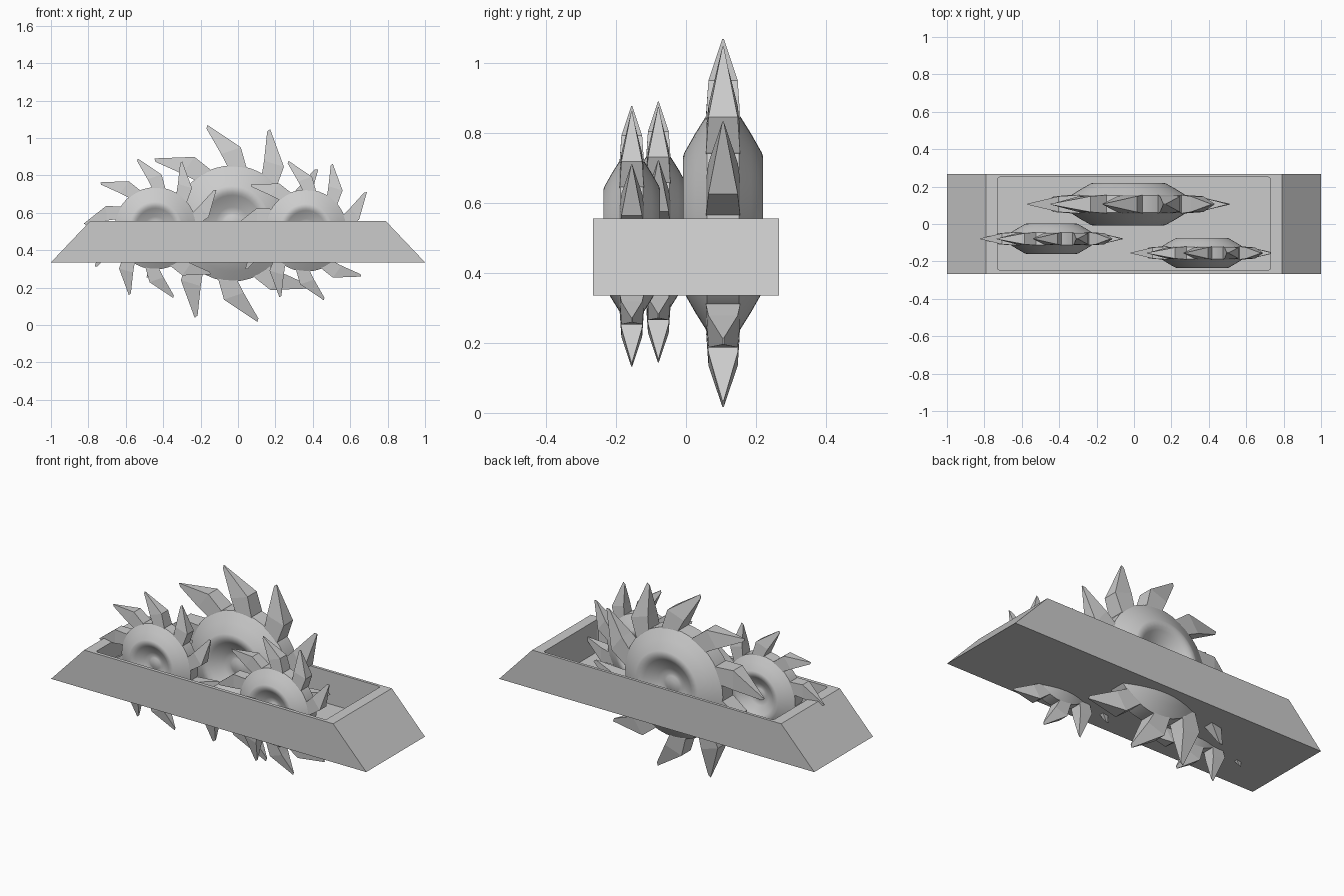
import bpy, bmesh
from math import sin, cos, radians, tau

if "Cube" in bpy.data.objects:
    bpy.data.objects.remove(bpy.data.objects["Cube"])


def make_object(name, bm):
    bmesh.ops.recalc_face_normals(bm, faces=bm.faces[:])
    mesh = bpy.data.meshes.new(name)
    bm.to_mesh(mesh)
    bm.free()
    ob = bpy.data.objects.new(name, mesh)
    bpy.context.collection.objects.link(ob)
    return ob


def loft(bm, rings, caps=True):
    """Skin a list of equally long closed rings."""
    vs = [[bm.verts.new(p) for p in ring] for ring in rings]
    n = len(vs[0])
    for a, b in zip(vs, vs[1:]):
        for i in range(n):
            j = (i + 1) % n
            bm.faces.new((a[i], a[j], b[j], b[i]))
    if caps:
        bm.faces.new(vs[0])
        bm.faces.new(vs[-1])


def rect(hx, hy, z, cy=0):
    return [(-hx, cy - hy, z), (hx, cy - hy, z), (hx, cy + hy, z), (-hx, cy + hy, z)]


# Tray: trapezoid block with a slightly rounded rectangular recess
bm = bmesh.new()
loft(bm, [rect(1, 0.266, 0.335), rect(0.79, 0.266, 0.556)])
tray = make_object("tray", bm)

bm = bmesh.new()
loft(bm, [rect(0.73, 0.248, 0.37, 0.002), rect(0.73, 0.248, 0.7, 0.002)])
upright = [e for e in bm.edges if abs(e.verts[0].co.z - e.verts[1].co.z) > 0.1]
bmesh.ops.bevel(bm, geom=upright, offset=0.012, segments=2, affect='EDGES', profile=0.5)
cutter = make_object("tray_cutter", bm)
cutter.hide_render = True
cutter.hide_set(True)
mod = tray.modifiers.new("recess", 'BOOLEAN')
mod.object = cutter
mod.solver = 'EXACT'

# Wheel half profile (radius, half width): rim, shoulder, dished face, hub
HALF = [(0.318, 0.047), (0.262, 0.082), (0.207, 0.113), (0.195, 0.117), (0.172, 0.115),
        (0.155, 0.104), (0.09, 0.066), (0.06, 0.057), (0.045, 0.06), (0.025, 0.068)]
# Spike sections: (trailing r, angle, leading r, angle, half thickness)
SPIKE = [(0.27, -30, 0.27, -11, 0.05), (0.32, -28.5, 0.32, -9.3, 0.05),
         (0.42, -21, 0.385, -5.5, 0.043), (0.557, -0.5, 0.54, 0.6, 0.002)]


def wheel(name, cx, cy, cz, scale):
    # Turned wheel body around the y axis
    bm = bmesh.new()
    profile = [(r, -w) for r, w in reversed(HALF)] + HALF
    seg = 40
    loft(bm, [[(r * cos(tau * i / seg), y, r * sin(tau * i / seg)) for i in range(seg)]
              for r, y in profile])
    body = make_object(name, bm)
    # Ten swept-back crystal spikes
    bm = bmesh.new()
    for k in range(10):
        a0 = 104.7 + 36 * k
        rings = []
        for r1, a1, r2, a2, h in SPIKE:
            t, l = radians(a0 + a1), radians(a0 + a2)
            rings.append([(r1 * cos(t), -h, r1 * sin(t)), (r1 * cos(t), h, r1 * sin(t)),
                          (r2 * cos(l), h, r2 * sin(l)), (r2 * cos(l), -h, r2 * sin(l))])
        loft(bm, rings)
    spikes = make_object(name + "_spikes", bm)
    for ob in (body, spikes):
        ob.location = (cx, cy, cz)
        ob.scale = (scale,) * 3
    bpy.ops.object.select_all(action='DESELECT')
    body.select_set(True)
    bpy.context.view_layer.objects.active = body
    bpy.ops.object.shade_smooth_by_angle(angle=radians(35))


wheel("large_wheel", -0.03, 0.106, 0.543, 0.995 * 0.98)
wheel("left_wheel", -0.441, -0.079, 0.517, 0.69)
wheel("right_wheel", 0.364, -0.155, 0.505, 0.69)
